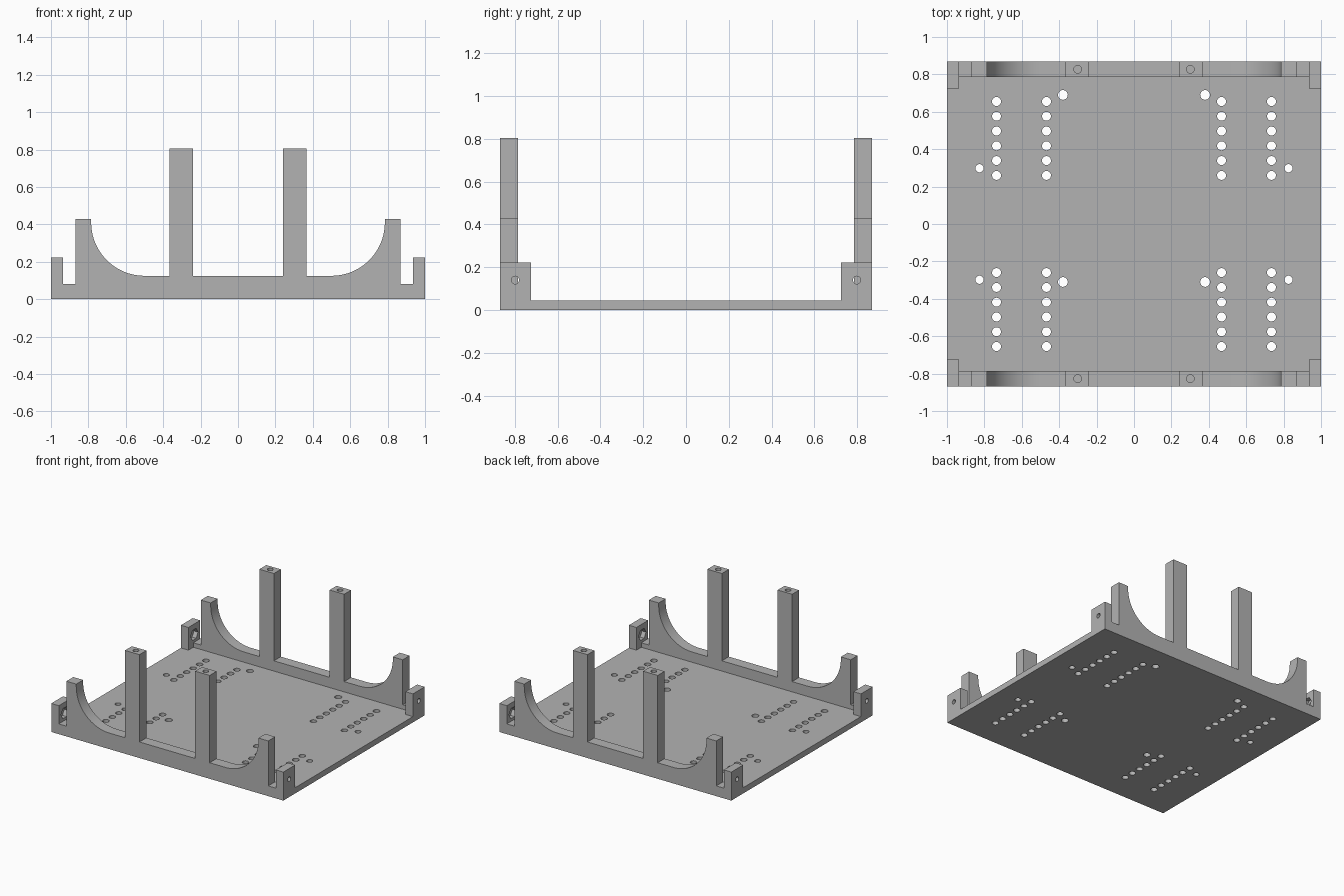
import bpy
import math
from mathutils import Matrix, Vector

if "Cube" in bpy.data.objects:
    bpy.data.objects.remove(bpy.data.objects["Cube"], do_unlink=True)
import bmesh

# One plain grey for the whole part
grey = bpy.data.materials.new("plain_grey")
grey.use_nodes = True
colour = (0.45, 0.45, 0.45, 1)
grey.diffuse_color = colour
grey.node_tree.nodes["Principled BSDF"].inputs["Base Color"].default_value = colour


def make_object(name, bm):
    bmesh.ops.recalc_face_normals(bm, faces=bm.faces[:])
    mesh = bpy.data.meshes.new(name)
    bm.to_mesh(mesh)
    bm.free()
    mesh.materials.append(grey)
    obj = bpy.data.objects.new(name, mesh)
    bpy.context.collection.objects.link(obj)
    return obj


def extrude(name, points, offset):
    """Extrude a closed outline of 3D points along the offset."""
    bm = bmesh.new()
    face = bm.faces.new([bm.verts.new(p) for p in points])
    result = bmesh.ops.extrude_face_region(bm, geom=[face], use_keep_orig=True)
    verts = [v for v in result["geom"] if isinstance(v, bmesh.types.BMVert)]
    bmesh.ops.translate(bm, verts=verts, vec=offset)
    return make_object(name, bm)


def drill(obj, holes):
    """Cut cylinders given as (centre, axis, radius, length, sides)."""
    bm = bmesh.new()
    for centre, axis, radius, length, sides in holes:
        turn = Matrix.Rotation(math.pi / 2, 4, "Y") if axis == "X" else Matrix()
        bmesh.ops.create_cone(bm, cap_ends=True, segments=sides, radius1=radius,
                              radius2=radius, depth=length,
                              matrix=Matrix.Translation(centre) @ turn)
    cutter = make_object("hole_cutter", bm)
    cutter.hide_render = True
    mod = obj.modifiers.new("holes", "BOOLEAN")
    mod.operation = "DIFFERENCE"
    mod.solver = "EXACT"
    mod.object = cutter
    select(obj)
    bpy.ops.object.modifier_apply(modifier=mod.name)
    bpy.data.objects.remove(cutter, do_unlink=True)


def select(obj):
    bpy.ops.object.select_all(action="DESELECT")
    obj.select_set(True)
    bpy.context.view_layer.objects.active = obj


def mirrored(half):
    """Complete a symmetric outline from its +x half."""
    return half + [(-x, z) for x, z in reversed(half)]


DEPTH, WALL_IN, TAB_IN = 0.87, 0.785, 0.725
SLOT = 0.935
PLATE = 0.045

# Base plate, notched around the corner tabs
half = [(SLOT, -WALL_IN), (SLOT, -TAB_IN), (1, -TAB_IN),
        (1, TAB_IN), (SLOT, TAB_IN), (SLOT, WALL_IN)]
plate = extrude("base_plate", [(x, y, 0) for x, y in mirrored(half)], (0, 0, PLATE))

# Hole grid and the extra mounting holes
holes = []
for sy in (-1, 1):
    for sx in (-1, 1):
        for column in (0.468, 0.735):
            for i in range(6):
                y = sy * (0.26 + 0.079 * i)
                holes.append(((sx * column, y, 0), "Z", 0.024, 1, 24))
        holes.append(((sx * 0.826, sy * 0.298, 0), "Z", 0.022, 1, 24))
        y = 0.69 if sy > 0 else -0.31
        holes.append(((sx * 0.38, y, 0), "Z", 0.026, 1, 24))
drill(plate, holes)

# Side frame outline: slot ledge, arm, curved cradle, post
RAIL, ARM, POST = 0.125, 0.43, 0.805
RADIUS = 0.285
half = [(SLOT, 0), (SLOT, 0.08), (0.87, 0.08), (0.87, ARM), (0.785, ARM)]
for i in range(25):
    a = math.pi / 2 * i / 24
    half.append((0.5 + RADIUS * math.cos(a), RAIL + RADIUS * (1 - math.sin(a))))
half += [(0.365, RAIL), (0.365, POST), (0.24, POST), (0.24, RAIL)]

parts = [plate]
for side, sy in (("front", -1), ("back", 1)):
    frame = extrude(side + "_frame", [(x, sy * WALL_IN, z) for x, z in mirrored(half)],
                    (0, sy * (DEPTH - WALL_IN), 0))
    drill(frame, [((sx * 0.301, sy * 0.827, POST), "Z", 0.021, 0.24, 24)
                  for sx in (-1, 1)])
    parts.append(frame)

    # Corner tabs with a bolt hole and a hexagonal nut pocket inside
    for hand, sx in (("right", -1), ("left", 1)):
        outline = [(sx * x, sy * y, 0) for x, y in
                   ((SLOT, TAB_IN), (1, TAB_IN), (1, DEPTH), (SLOT, DEPTH))]
        tab = extrude(f"{side}_{hand}_corner_tab", outline, (0, 0, 0.222))
        centre = Vector((sx * SLOT, sy * 0.798, 0.14))
        drill(tab, [(centre, "X", 0.018, 0.4, 24)])
        drill(tab, [(centre, "X", 0.045, 0.07, 6)])
        parts.append(tab)

# Smooth curves while keeping the machined edges sharp
for part in parts:
    select(part)
    bpy.ops.object.shade_smooth_by_angle(angle=math.radians(30))
